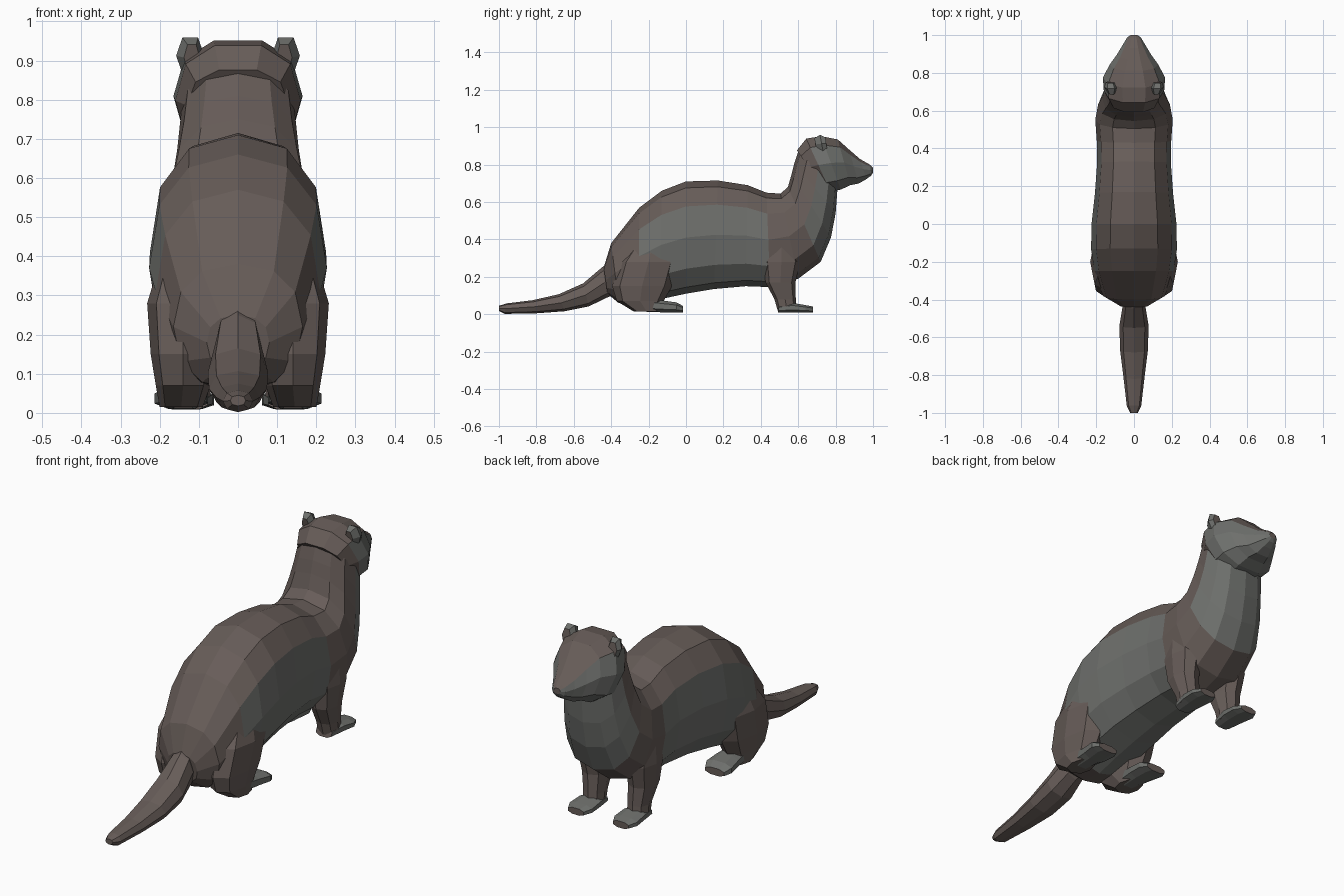
import bpy, bmesh, math
from mathutils import Vector


def material(name, rgb):
    m = bpy.data.materials.new(name)
    m.diffuse_color = (*rgb, 1)
    return m


BROWN = material("brown fur", (0.135, 0.108, 0.098))
GREY = material("grey fur", (0.155, 0.16, 0.15))


def upright(y1, z1, y2, z2, w, x=0):
    """Ring spanning a top and a bottom point of the side profile."""
    top, bot = Vector((x, y1, z1)), Vector((x, y2, z2))
    return (top + bot) / 2, Vector((w, 0, 0)), (top - bot) / 2


def level(x, y, z, rx, ry):
    """Horizontal ring, used for limbs."""
    return Vector((x, y, z)), Vector((rx, 0, 0)), Vector((0, ry, 0))


def loft(name, rings, sides=8, phase=0.0, power=0.85, grey=None, mirror=False):
    bm = bmesh.new()
    rows = []
    for c, u, v in rings:
        row = []
        for k in range(sides):
            a = math.tau * (k + phase) / sides
            cs, sn = math.cos(a), math.sin(a)
            p = c + u * math.copysign(abs(cs) ** power, cs) + v * math.copysign(abs(sn) ** power, sn)
            row.append(bm.verts.new(p))
        rows.append(row)
    for i in range(len(rows) - 1):
        for k in range(sides):
            j = (k + 1) % sides
            f = bm.faces.new((rows[i][k], rows[i][j], rows[i + 1][j], rows[i + 1][k]))
            s = math.sin(math.tau * (k + 0.5 + phase) / sides)
            f.material_index = int(bool(grey and grey(i, s)))
    bm.faces.new(rows[0])
    bm.faces.new(rows[-1])
    bmesh.ops.recalc_face_normals(bm, faces=bm.faces)
    me = bpy.data.meshes.new(name)
    bm.to_mesh(me)
    bm.free()
    me.materials.append(BROWN)
    me.materials.append(GREY)
    ob = bpy.data.objects.new(name, me)
    bpy.context.collection.objects.link(ob)
    if mirror:
        ob.modifiers.new("mirror", "MIRROR")
    return ob


# Torso and neck, from rump to throat
body = [upright(*r) for r in (
    (-0.44, 0.25, -0.42, 0.11, 0.08), (-0.40, 0.38, -0.36, 0.06, 0.165),
    (-0.25, 0.57, -0.25, 0.05, 0.21), (-0.13, 0.66, -0.14, 0.08, 0.227),
    (0.00, 0.71, 0.00, 0.11, 0.225), (0.17, 0.715, 0.15, 0.135, 0.207),
    (0.33, 0.69, 0.32, 0.15, 0.195), (0.43, 0.65, 0.45, 0.145, 0.197),
    (0.505, 0.645, 0.60, 0.19, 0.205), (0.545, 0.68, 0.72, 0.28, 0.19),
    (0.565, 0.75, 0.775, 0.41, 0.17), (0.58, 0.81, 0.80, 0.54, 0.155),
    (0.60, 0.87, 0.81, 0.67, 0.145))]
loft("body", body, 12,
     grey=lambda i, s: (2 <= i <= 6 and s < 0.6) or (i >= 9 and s < -0.2))

# Head, from nape to snout
head = [upright(*r) for r in (
    (0.59, 0.88, 0.72, 0.69, 0.13), (0.64, 0.945, 0.775, 0.65, 0.16),
    (0.72, 0.958, 0.83, 0.66, 0.165), (0.81, 0.94, 0.88, 0.685, 0.128),
    (0.87, 0.885, 0.925, 0.695, 0.09), (0.93, 0.832, 0.965, 0.72, 0.06),
    (0.985, 0.80, 0.99, 0.74, 0.036), (1.0, 0.785, 1.0, 0.757, 0.018))]
loft("head", head, 10, phase=0.0, grey=lambda i, s: i > 0 and s < 0.7)

# Tail
tail = [upright(*r) for r in (
    (-0.36, 0.32, -0.34, 0.12, 0.04), (-0.45, 0.25, -0.42, 0.09, 0.06),
    (-0.55, 0.165, -0.52, 0.042, 0.077), (-0.68, 0.107, -0.65, 0.016, 0.074),
    (-0.82, 0.075, -0.80, 0.005, 0.056), (-0.96, 0.058, -0.97, 0.002, 0.038),
    (-1.0, 0.045, -1.0, 0.018, 0.02))]
loft("tail", tail, 8)

# Hind legs and feet
thigh = [level(*r) for r in (
    (0.12, -0.17, 0.42, 0.07, 0.08), (0.14, -0.20, 0.28, 0.092, 0.16),
    (0.14, -0.235, 0.15, 0.083, 0.16), (0.14, -0.245, 0.07, 0.07, 0.125),
    (0.145, -0.21, 0.015, 0.055, 0.07))]
loft("hind_leg", thigh, 8, mirror=True)
hind_foot = [upright(*r, x) for *r, x in (
    (-0.23, 0.09, -0.21, 0.01, 0.05, 0.14), (-0.12, 0.075, -0.12, 0.008, 0.065, 0.14),
    (-0.05, 0.065, -0.05, 0.008, 0.073, 0.145), (-0.015, 0.045, -0.015, 0.008, 0.055, 0.145))]
loft("hind_foot", hind_foot, 8, phase=0.5, grey=lambda i, s: True, mirror=True)

# Front legs and feet
foreleg = [level(*r) for r in (
    (0.12, 0.51, 0.42, 0.07, 0.09), (0.13, 0.51, 0.28, 0.068, 0.10),
    (0.125, 0.505, 0.17, 0.06, 0.08), (0.12, 0.53, 0.08, 0.05, 0.057),
    (0.12, 0.54, 0.02, 0.05, 0.05))]
loft("front_leg", foreleg, 8, mirror=True)
front_foot = [upright(*r, x) for *r, x in (
    (0.50, 0.05, 0.49, 0.008, 0.045, 0.12), (0.57, 0.062, 0.57, 0.008, 0.06, 0.12),
    (0.64, 0.05, 0.64, 0.008, 0.065, 0.122), (0.68, 0.042, 0.68, 0.008, 0.045, 0.122))]
loft("front_foot", front_foot, 8, phase=0.5, grey=lambda i, s: True, mirror=True)

# Small rounded ears
ear = [upright(*r, x) for *r, x in (
    (0.685, 0.945, 0.70, 0.87, 0.02, 0.118), (0.715, 0.965, 0.735, 0.86, 0.036, 0.122),
    (0.745, 0.95, 0.755, 0.875, 0.024, 0.125))]
loft("ear", ear, 6, grey=lambda i, s: True, mirror=True)
